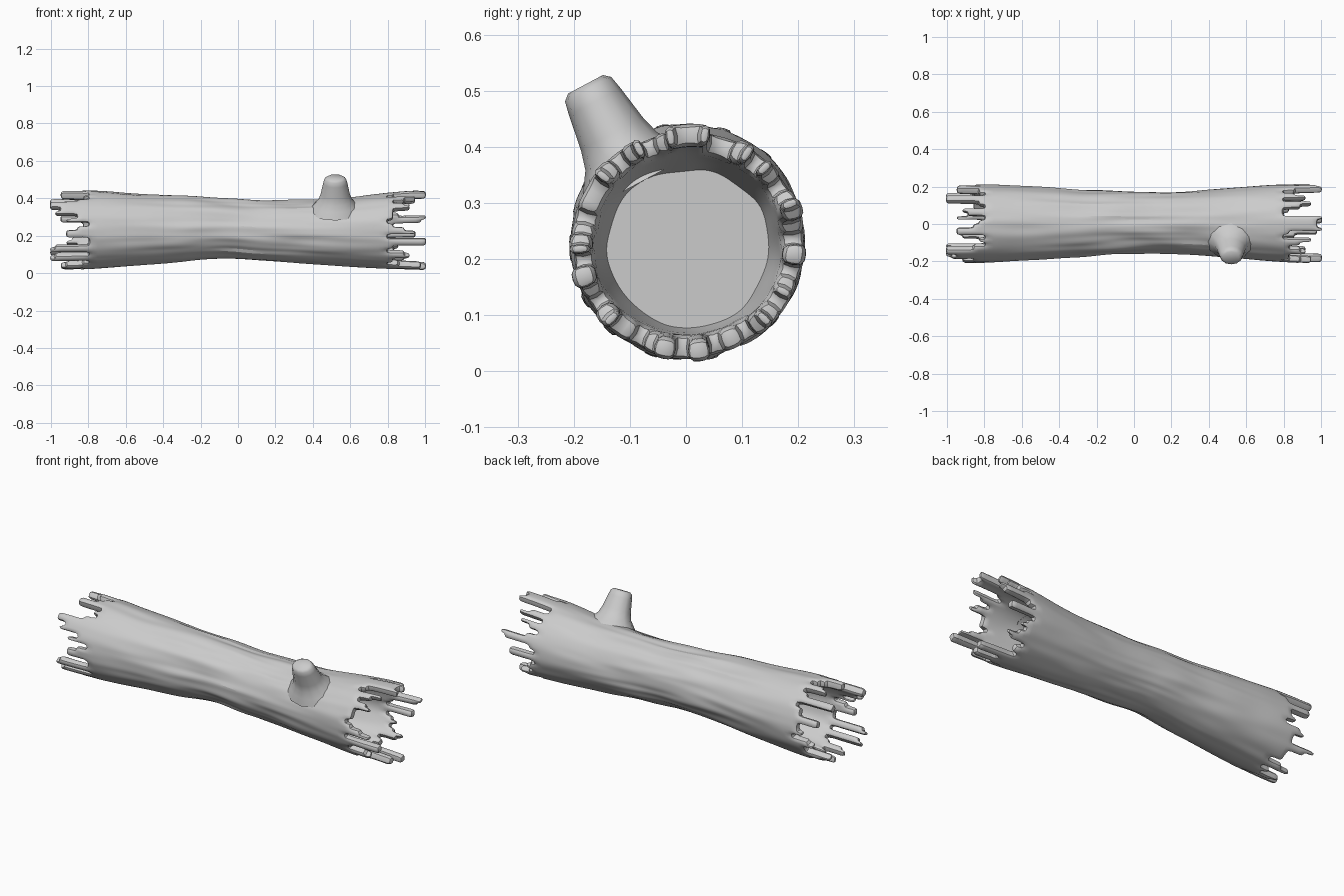
import bpy, bmesh, math, random
from mathutils import Vector, noise

if "Cube" in bpy.data.objects:
    bpy.data.objects.remove(bpy.data.objects["Cube"])

random.seed(4)
N = 60            # columns of bark around the log
FLOOR = 0.6       # where the hollow ends stop
# x, bottom z, top z, front y, back y
PROFILE = [(-1.2, .014, .444, -.212, .216), (-.8, .018, .444, -.21, .214), (-.4, .048, .416, -.186, .19),
           (-.1, .082, .402, -.157, .172), (.2, .06, .385, -.155, .17), (.5, .042, .395, -.178, .19),
           (.8, .022, .432, -.207, .214), (1.2, .008, .452, -.217, .22)]
# splinters: angle seen from the right (0 = back, 90 = top), reach in x
RIGHT = [(141, .91), (119, .95), (97, 1.0), (85, 1.0), (61, .95), (40, .91), (18, 1.0), (-3, .95),
         (-49, .91), (-84, 1.0), (-102, .97), (-141, .91), (-162, 1.0), (180, .95)]
LEFT = [(100, .95), (138, 1.0), (150, .97), (165, .91), (186, .91), (212, 1.0), (230, 1.0), (252, .95),
        (283, .95), (315, 1.0), (342, .91), (18, .95), (50, 1.0), (73, .91)]
END_ROWS = [.65, .7, .75, .8, .83, .86, .89, .92, .95, .98, 1.007]
ROWS = [-x for x in reversed(END_ROWS)] + [i * .05 for i in range(-12, 13)] + END_ROWS


def section(x):
    """Smoothed log outline at x."""
    total = [0] * 4
    for s in (-.1, 0, .1):
        for a, b in zip(PROFILE, PROFILE[1:]):
            if a[0] <= x + s <= b[0]:
                t = (x + s - a[0]) / (b[0] - a[0])
                for k in range(4):
                    total[k] += (a[k + 1] + (b[k + 1] - a[k + 1]) * t) / 3
                break
    return total


def point(x, col, inner):
    a = math.tau * col / N
    c, s = math.cos(a), math.sin(a)
    z0, z1, y0, y1 = section(x)
    ry, rz = (y1 - y0) / 2, (z1 - z0) / 2
    if inner:
        d = -.041 + .008 * noise.noise(Vector((x * 4, c * 2, s * 2)))
        d -= .006 * (1 - min(1, (abs(x) - FLOOR) / .2))
    else:
        fine = noise.noise(Vector((x * 2.5, c * 6, s * 6)))
        wide = noise.noise(Vector((x * 5 + 7, c * 2.2, s * 2.2)))
        middle = max(0, 1 - abs(x))
        d = (.003 + .009 * middle) * fine + .009 * middle * wide
    return Vector((x, (y0 + y1) / 2 + (ry + d) * c, (z0 + z1) / 2 + (rz + d) * s))


def reaches(teeth):
    """Length of every column: short gaps and long stepped splinters."""
    out = [random.choice((.8, .8, .83, .86)) for _ in range(N)]
    for angle, reach in teeth:
        c = round(angle / 360 * N - 1)
        step = random.choice((0, .03, .06))
        pair = [reach, reach - step]
        random.shuffle(pair)
        for k in (0, 1):
            out[(c + k) % N] = max(out[(c + k) % N] if out[(c + k) % N] > .87 else 0, pair[k])
    return out


def finish(name, bm, levels):
    bmesh.ops.recalc_face_normals(bm, faces=bm.faces[:])
    me = bpy.data.meshes.new(name)
    bm.to_mesh(me)
    bm.free()
    ob = bpy.data.objects.new(name, me)
    bpy.context.collection.objects.link(ob)
    if levels:
        m = ob.modifiers.new("rounding", 'SUBSURF')
        m.levels = m.render_levels = levels
    bpy.ops.object.select_all(action='DESELECT')
    ob.select_set(True)
    bpy.context.view_layer.objects.active = ob
    bpy.ops.object.shade_smooth_by_angle(angle=math.radians(45))
    return ob


# Hollow log: outer bark, inner walls, splintered rims and cavity floors
bm = bmesh.new()
cache = {}


def vert(r, c, inner):
    key = (r, c % N, inner)
    if key not in cache:
        cache[key] = bm.verts.new(point(ROWS[r], c % N, inner))
    return cache[key]


right, left = reaches(RIGHT), reaches(LEFT)
kept = {(r, c) for r in range(len(ROWS) - 1) for c in range(N)
        if ROWS[r + 1] <= right[c] + .012 and -ROWS[r] <= left[c] + .012}
for r, c in kept:
    quad = [(r, c), (r + 1, c), (r + 1, c + 1), (r, c + 1)]
    bm.faces.new([vert(*q, False) for q in quad])
    if abs(ROWS[r] + ROWS[r + 1]) / 2 < FLOOR:
        continue
    bm.faces.new([vert(*q, True) for q in reversed(quad)])
    sides = [((r, c - 1), quad[0], quad[1]), ((r + 1, c), quad[1], quad[2]),
             ((r, c + 1), quad[2], quad[3]), ((r - 1, c), quad[3], quad[0])]
    for (nr, nc), p, q in sides:
        if (nr, nc % N) not in kept:
            bm.faces.new([vert(*p, False), vert(*p, True), vert(*q, True), vert(*q, False)])
crease = bm.edges.layers.float.new("crease_edge")
for x in (-FLOOR, FLOOR):
    r = min(range(len(ROWS)), key=lambda i: abs(ROWS[i] - x))
    floor = bm.faces.new([vert(r, c, True) for c in range(N)])
    for e in floor.edges:
        e[crease] = 1
finish("hollow_log", bm, 1)

# Broken branch stub: lofted rings flaring into the bark
bm = bmesh.new()
base, axis = Vector((.52, -.085, .335)), Vector((0, -.47, .88)).normalized()
side, up = Vector((1, 0, 0)), axis.cross(Vector((1, 0, 0)))
rings = []
for h, r in [(0, .13), (.035, .105), (.065, .082), (.10, .071), (.165, .059), (.19, .053), (.2, .04)]:
    rings.append([bm.verts.new(base + axis * h + side * (r * 1.1 * math.cos(math.tau * i / 12))
                               + up * (r * .88 * math.sin(math.tau * i / 12))) for i in range(12)])
for a, b in zip(rings, rings[1:]):
    for i in range(12):
        bm.faces.new((a[i], a[(i + 1) % 12], b[(i + 1) % 12], b[i]))
bm.faces.new(rings[-1])
finish("branch_stub", bm, 0)
